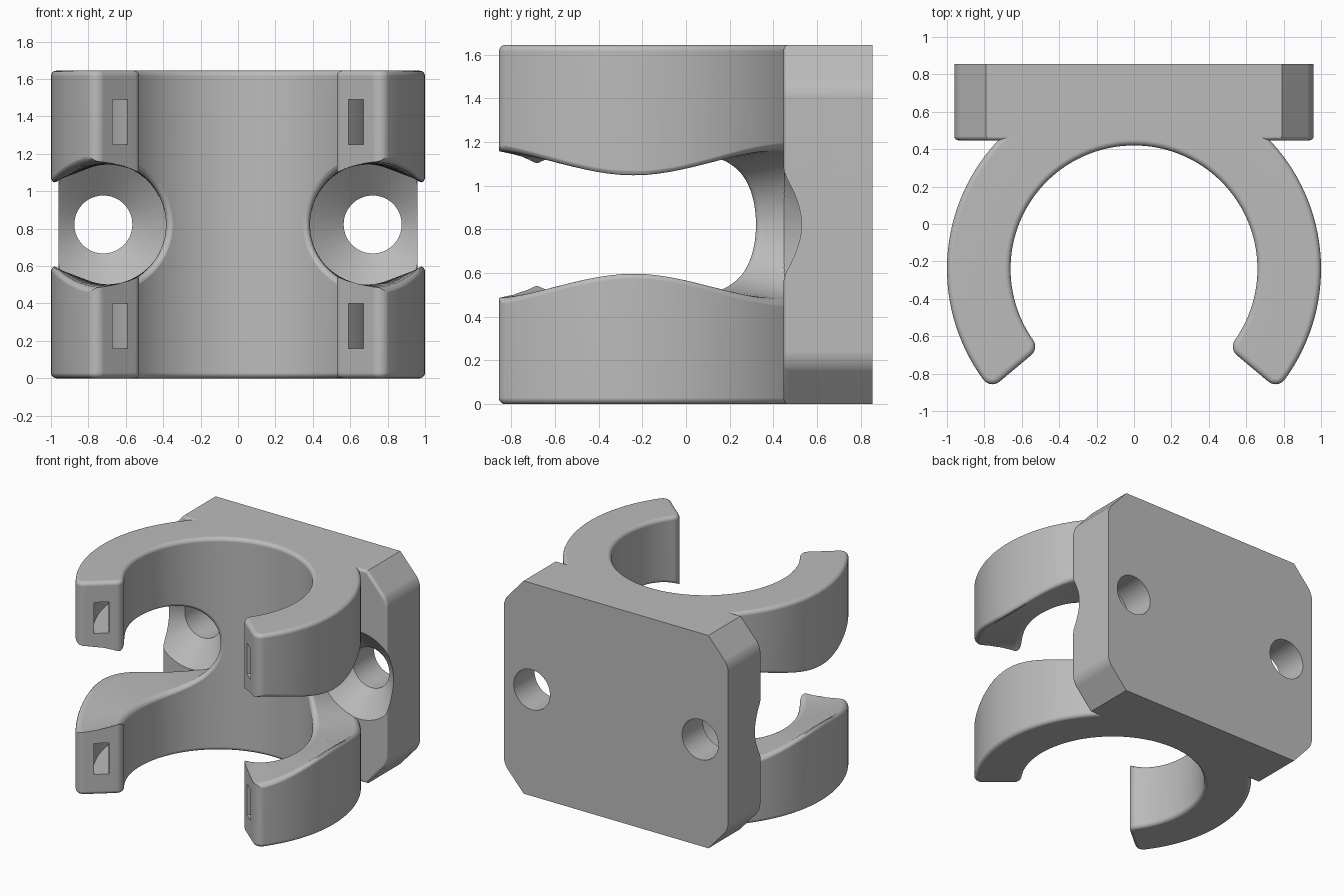
import bpy, bmesh
from math import sin, cos, asin, acos, sqrt, pi, radians

default = bpy.data.objects.get("Cube")
if default:
    bpy.data.objects.remove(default, do_unlink=True)

HEIGHT, MID = 1.645, 0.8225
CY = -0.24                      # bore axis
R_IN, R_OUT = 0.66, 1.0
END = radians(-40)              # angle of the arm tips
HOLE_X, R_CUT = 0.72, 0.335     # screw access

grey = bpy.data.materials.new("matte grey")
grey.use_nodes = True
grey.diffuse_color = (0.5, 0.5, 0.5, 1)
grey.node_tree.nodes["Principled BSDF"].inputs["Base Color"].default_value = (0.5, 0.5, 0.5, 1)


def make_object(name, bm):
    bmesh.ops.recalc_face_normals(bm, faces=bm.faces)
    mesh = bpy.data.meshes.new(name)
    bm.to_mesh(mesh)
    bm.free()
    mesh.materials.append(grey)
    obj = bpy.data.objects.new(name, mesh)
    bpy.context.collection.objects.link(obj)
    return obj


def loft(name, rings, ladder=False):
    """Skin closed rings; caps are one face, or a ladder of quads."""
    bm = bmesh.new()
    rows = [[bm.verts.new(p) for p in ring] for ring in rings]
    n = len(rows[0])
    for a, b in zip(rows, rows[1:]):
        for i in range(n):
            j = (i + 1) % n
            bm.faces.new((a[i], a[j], b[j], b[i]))
    for row in (rows[0], rows[-1]):
        if ladder:
            for i in range(n // 2 - 1):
                bm.faces.new((row[i], row[i + 1], row[n - 2 - i], row[n - 1 - i]))
        else:
            bm.faces.new(row)
    return make_object(name, bm)


def boolean(target, tool, operation):
    mod = target.modifiers.new(operation.lower(), 'BOOLEAN')
    mod.operation, mod.object, mod.solver = operation, tool, 'EXACT'
    bpy.context.view_layer.objects.active = target
    bpy.ops.object.modifier_apply(modifier=mod.name)
    bpy.data.objects.remove(tool, do_unlink=True)


def span(a, b, n):
    return [a + (b - a) * i / (n - 1) for i in range(n)]


# Open ring with rounded tips, as a plan outline inset by d
TIP = 0.06


def wall(rc, side, start, inset):
    q = TIP - inset
    ang = END + asin(TIP / rc)
    stop = ang if side > 0 else ang + pi
    tip = [(rc * cos(ang) + q * cos(t), rc * sin(ang) + q * sin(t)) for t in span(start, stop, 8)]
    r = rc + side * q
    arc = [(r * cos(t), r * sin(t)) for t in span(ang, pi - ang, 97)[1:-1]]
    return tip + arc + [(-x, y) for x, y in reversed(tip)]


def plan(inset, z):
    outer = wall(R_OUT - TIP, 1, END - pi / 2, inset)
    inner = wall(R_IN + TIP, -1, END + 1.5 * pi, inset)
    return [(x, y + CY, z) for x, y in outer + inner[::-1]]


F = 0.03
fillet = [(F * (1 - sin(t)), F * (1 - cos(t))) for t in span(0, pi / 2, 6)]
rings = [plan(b, a) for a, b in reversed(fillet)]
rings += [plan(b, HEIGHT - a) for a, b in fillet]
body = loft("clip_body", rings, ladder=True)

# Side openings: a bore whose radius flares where it meets the ring walls
FLARE = 0.048
steps = [(FLARE * (1 - sin(t)), FLARE * (1 - cos(t))) for t in span(0, radians(70), 6)]
d, e = steps[-1]
steps.append((d - 0.05, e + 0.05 * 2.75))
shells = [(R_IN + a, R_CUT + b) for a, b in reversed(steps)]
shells += [(R_OUT - a, R_CUT + b) for a, b in steps]


def opening_ring(r, rad, side, n=128):
    limit = acos((HOLE_X - rad) / r)
    ring = []
    for i in range(n):
        u = 2 * pi * i / n
        t = limit * cos(u)
        h = sqrt(max(0, rad ** 2 - (r * cos(t) - HOLE_X) ** 2))
        if i in (0, n // 2):
            h = 0
        ring.append((side * r * cos(t), CY + r * sin(t), MID + (h if u < pi else -h)))
    return ring[1:] + ring[:1]


def opening_cutter(side):
    bm = bmesh.new()
    rows = [[bm.verts.new(p) for p in opening_ring(r, rad, side)] for r, rad in shells]
    n = len(rows[0])
    for a, b in zip(rows, rows[1:]):
        for i in range(n):
            j = (i + 1) % n
            bm.faces.new((a[i], a[j], b[j], b[i]))
    # caps pair each upper point with the lower point beneath it
    for row in (rows[0], rows[-1]):
        for i in range(-1, n // 2 - 1):
            quad = (row[i], row[i + 1], row[n - 3 - i], row[n - 2 - i])
            bm.faces.new(list(dict.fromkeys(quad)))
    return make_object("opening_cutter", bm)


for side in (-1, 1):
    boolean(body, opening_cutter(side), 'DIFFERENCE')

# Curved slots that open in the arm tips
for low in (0.16, HEIGHT - 0.395):
    sections = []
    for t in span(END - 0.15, pi - END + 0.15, 98):
        sections.append([(r * cos(t), CY + r * sin(t), z) for r, z in
                         ((0.77, low), (0.875, low), (0.875, low + 0.24), (0.77, low + 0.24))])
    boolean(body, loft("slot_cutter", sections), 'DIFFERENCE')

# Mounting plate with clipped corners
FRONT, BACK, HALF = 0.447, 0.855, 0.96
quarter = [(HALF, 0.19), (0.79, 0)]
right = [(x, z) for x, z in reversed(quarter)] + [(x, HEIGHT - z) for x, z in quarter]
outline = right + [(-x, z) for x, z in reversed(right)]
bm = bmesh.new()
face = bm.faces.new([bm.verts.new((x, BACK, z)) for x, z in outline])
moved = bmesh.ops.extrude_face_region(bm, geom=[face], use_keep_orig=True)["geom"]
for v in moved:
    if isinstance(v, bmesh.types.BMVert):
        v.co.y = FRONT
bmesh.ops.recalc_face_normals(bm, faces=bm.faces)
corners = [ed for ed in bm.edges if abs(ed.verts[0].co.y - ed.verts[1].co.y) > 0.1
           and abs(ed.verts[0].co.x) > 0.9]
bmesh.ops.bevel(bm, geom=corners, offset=0.05, segments=5, profile=0.5, affect='EDGES')
rim = [ed for ed in bm.edges if all(v.co.y < FRONT + 0.01 for v in ed.verts)]
bmesh.ops.bevel(bm, geom=rim, offset=0.022, segments=4, profile=0.5, affect='EDGES')
plate = make_object("mounting_plate", bm)

# Countersunk screw holes
for side in (-1, 1):
    rings = []
    for y, r in ((0.42, 0.37), (0.60, 0.155), (0.95, 0.155)):
        rings.append([(side * HOLE_X + r * cos(t), y, MID + r * sin(t))
                      for t in span(0, 2 * pi, 65)[:-1]])
    boolean(plate, loft("screw_cutter", rings), 'DIFFERENCE')

boolean(body, plate, 'UNION')

# Smooth shading with crisp edges and flat caps
bpy.ops.object.select_all(action='DESELECT')
body.select_set(True)
bpy.context.view_layer.objects.active = body
bpy.ops.object.shade_smooth_by_angle(angle=radians(30))
normals = body.modifiers.new("flat_caps", 'WEIGHTED_NORMAL')
normals.keep_sharp = True
